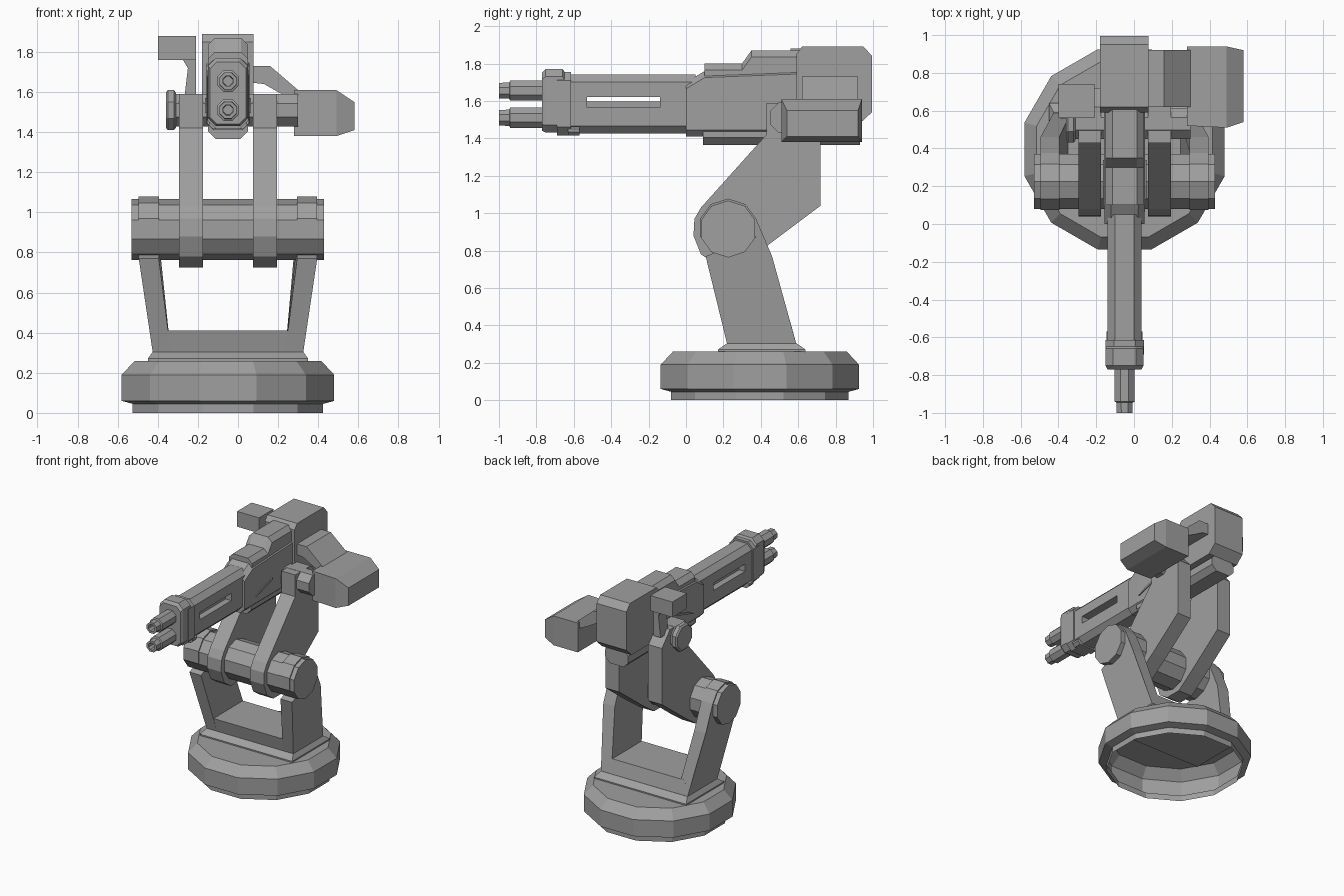
import bpy, bmesh, math
from mathutils import Vector

cube = bpy.data.objects.get("Cube")
if cube:
    bpy.data.objects.remove(cube)

grey = bpy.data.materials.new("plain grey")
grey.use_nodes = True
grey.diffuse_color = (0.35, 0.35, 0.35, 1)
grey.node_tree.nodes["Principled BSDF"].inputs["Base Color"].default_value = (0.35, 0.35, 0.35, 1)

CX = -0.05  # centre line of the whole machine


def loft(name, rings, caps=True, closed=False):
    """Skin equal-length rings of points, with optional end caps."""
    bm = bmesh.new()
    vs = [[bm.verts.new(p) for p in ring] for ring in rings]
    n = len(rings[0])
    pairs = list(zip(vs, vs[1:])) + ([(vs[-1], vs[0])] if closed else [])
    for a, b in pairs:
        for i in range(n):
            j = (i + 1) % n
            bm.faces.new((a[i], a[j], b[j], b[i]))
    if caps:
        bm.faces.new(vs[0][::-1])
        bm.faces.new(vs[-1])
    bmesh.ops.recalc_face_normals(bm, faces=bm.faces)
    mesh = bpy.data.meshes.new(name)
    bm.to_mesh(mesh)
    bm.free()
    mesh.materials.append(grey)
    ob = bpy.data.objects.new(name, mesh)
    bpy.context.collection.objects.link(ob)
    return ob


def circle(r, n, turn=0.5):
    return [(r * math.cos(2 * math.pi * (i + turn) / n),
             r * math.sin(2 * math.pi * (i + turn) / n)) for i in range(n)]


def slab(name, outline, x0, x1):
    """Side outline (y, z) extruded along x."""
    return loft(name, [[(x, y, z) for y, z in outline] for x in (x0, x1)])


def box(name, x, y, z):
    return slab(name, [(y[0], z[0]), (y[1], z[0]), (y[1], z[1]), (y[0], z[1])], *x)


def axle(name, y, z, n, steps, turn=0.5):
    """Turned part along x from (x, radius) steps."""
    return loft(name, [[(x, y + a, z + b) for a, b in circle(r, n, turn)] for x, r in steps])


def casing(name, sections):
    """Chamfered box section swept along y: (y, half width, bottom, top, chamfer)."""
    rings = []
    for y, w, lo, hi, c in sections:
        half = [(w - c, lo), (w, lo + c), (w, hi - c), (w - c, hi)]
        pts = half + [(-x, z) for x, z in reversed(half)]
        rings.append([(CX + x, y, z) for x, z in pts])
    return loft(name, rings)


def sections_x(name, secs):
    """Rectangles stacked along x: (x, y0, y1, z0, z1)."""
    return loft(name, [[(x, a, c), (x, b, c), (x, b, d), (x, a, d)] for x, a, b, c, d in secs])


# Round base: hollow twelve-sided shell, open underneath
k = 1 / math.cos(math.pi / 12)
shell = [(0.475, 0), (0.475, 0.045), (0.53, 0.06), (0.53, 0.19), (0.465, 0.26)]
base = loft("base", [[(CX + a, 0.395 + b, z) for a, b in circle(r * k, 12)] for r, z in shell], caps=False)
bm = bmesh.new()
bm.from_mesh(base.data)
bm.verts.ensure_lookup_table()
bm.faces.new(bm.verts[-12:])
bmesh.ops.recalc_face_normals(bm, faces=bm.faces)
bm.to_mesh(base.data)
bm.free()

# Plinth with sloped edge
loft("plinth", [[(CX + s * w, y, z) for s, y in ((-1, a), (1, a), (1, b), (-1, b))]
                for w, a, b, z in ((0.40, 0.17, 0.64, 0.25), (0.40, 0.17, 0.64, 0.27), (0.375, 0.22, 0.59, 0.305))])

# Fork: crossbeam and two leaning arms with rounded heads
slab("fork_crossbeam", [(0.22, 0.30), (0.59, 0.30), (0.56, 0.41), (0.195, 0.41)], CX - 0.34, CX + 0.34)
head = [(0.225 + a, 0.92 + b) for a, b in circle(0.158, 10, 0.5)]
arm_side = [(0.22, 0.30), (0.59, 0.30), (0.46, 0.77)] + [p for p in head if p[1] > 0.85] + [(0.105, 0.77)]
for side, label in ((1, "left"), (-1, "right")):
    rings = []
    for low, high in ((0.285, 0.345), (0.375, 0.445)):
        rings.append([(CX + side * (low + (high - low) * min(1, (z - 0.3) / 0.47)), y, z)
                      for y, z in arm_side])
    loft(label + "_fork_arm", rings)

# Lower pivot
axle("lower_axle", 0.225, 0.915, 10, [(-0.53, 0.152), (0.43, 0.152)])

# Twin swing links with rounded lower ends
link = [(0.44, 0.83), (0.72, 1.04), (0.72, 1.48), (0.62, 1.59), (0.43, 1.59), (0.43, 1.42),
        (0.08, 1.03), (0.045, 0.97), (0.04, 0.88), (0.08, 0.78), (0.16, 0.725), (0.29, 0.725)]
for side, label in ((1, "left"), (-1, "right")):
    slab(label + "_link", link, CX + side * 0.125, CX + side * 0.245)

# Upper pivot
axle("upper_axle", 0.53, 1.51, 8, [(-0.32, 0.088), (0.30, 0.088)])
axle("upper_axle_cap", 0.53, 1.51, 8, [(-0.36, 0.095), (-0.35, 0.108), (-0.32, 0.108), (-0.31, 0.095)])

# Side pod and its bent strut
sections_x("side_pod", [(0.28, 0.52, 0.94, 1.38, 1.61), (0.49, 0.51, 0.94, 1.38, 1.61),
                        (0.58, 0.54, 0.92, 1.41, 1.55)])
strut = [(0.04, 1.73), (0.16, 1.73), (0.30, 1.61), (0.30, 1.55), (0.20, 1.60), (0.13, 1.64), (0.04, 1.65)]
loft("pod_strut", [[(x, y, z) for x, z in strut] for y in (0.62, 0.92)])

# Sight box on a flared post
box("sight_box", (-0.40, -0.21), (0.56, 0.74), (1.76, 1.88))
loft("sight_post", [[(x, y, z) for x, y in ((a, 0.60), (-0.21, 0.60), (-0.21, 0.70), (a, 0.70))]
                    for a, z in ((-0.27, 1.55), (-0.25, 1.72), (-0.28, 1.77))])

# Receiver: main casing, raised top, lower keel
casing("receiver", [(0, 0.105, 1.41, 1.70, 0.035), (0.10, 0.108, 1.41, 1.76, 0.035),
                    (0.62, 0.108, 1.41, 1.78, 0.035)])
casing("receiver_top", [(0.10, 0.10, 1.6, 1.80, 0.035), (0.30, 0.10, 1.6, 1.80, 0.035),
                        (0.35, 0.10, 1.6, 1.87, 0.035), (0.62, 0.10, 1.6, 1.87, 0.035)])
casing("receiver_keel", [(0.09, 0.10, 1.365, 1.5, 0.04), (0.93, 0.10, 1.365, 1.5, 0.04)])

# Rear housing
rear = [(0.59, 1.48), (0.93, 1.48), (0.995, 1.54), (0.995, 1.84), (0.95, 1.89), (0.62, 1.89), (0.59, 1.85)]
slab("rear_housing", rear, -0.18, 0.078)

# Slanted side ribs
for side, label in ((1, "left"), (-1, "right")):
    slab(label + "_rib", [(0.13, 1.495), (0.34, 1.555), (0.34, 1.57), (0.20, 1.53)],
         CX + side * 0.10, CX + side * 0.115)

# Barrel shroud with a slot cut right through
shroud = casing("barrel_shroud", [(-0.66, 0.09, 1.425, 1.74, 0.04), (0.05, 0.09, 1.425, 1.74, 0.04)])
cutter = box("slot_cutter", (-0.3, 0.2), (-0.53, -0.14), (1.565, 1.622))
cutter.hide_render = True
cutter.hide_viewport = True
cut = shroud.modifiers.new("slot", "BOOLEAN")
cut.operation = "DIFFERENCE"
cut.solver = "EXACT"
cut.object = cutter
box("shroud_core", (CX - 0.04, CX + 0.04), (-0.55, -0.12), (1.55, 1.598))

# Muzzle collar in two steps
casing("muzzle_collar", [(-0.77, 0.09, 1.44, 1.75, 0.035), (-0.75, 0.10, 1.43, 1.77, 0.04),
                         (-0.66, 0.10, 1.43, 1.77, 0.04), (-0.645, 0.095, 1.43, 1.75, 0.04)])
casing("collar_band", [(-0.69, 0.102, 1.415, 1.755, 0.045), (-0.615, 0.102, 1.415, 1.755, 0.045)])
casing("collar_foot", [(-0.63, 0.095, 1.415, 1.47, 0.02), (-0.57, 0.095, 1.415, 1.47, 0.02)])

# Twin barrels with hollow bores
profile = [(-0.70, 0.058), (-0.94, 0.058), (-0.945, 0.047), (-1.0, 0.045), (-1.0, 0.028), (-0.90, 0.024)]
for z, label in ((1.51, "lower"), (1.655, "upper")):
    loft(label + "_barrel", [[(CX + a, y, z + b) for a, b in circle(r, 8)] for y, r in profile])
